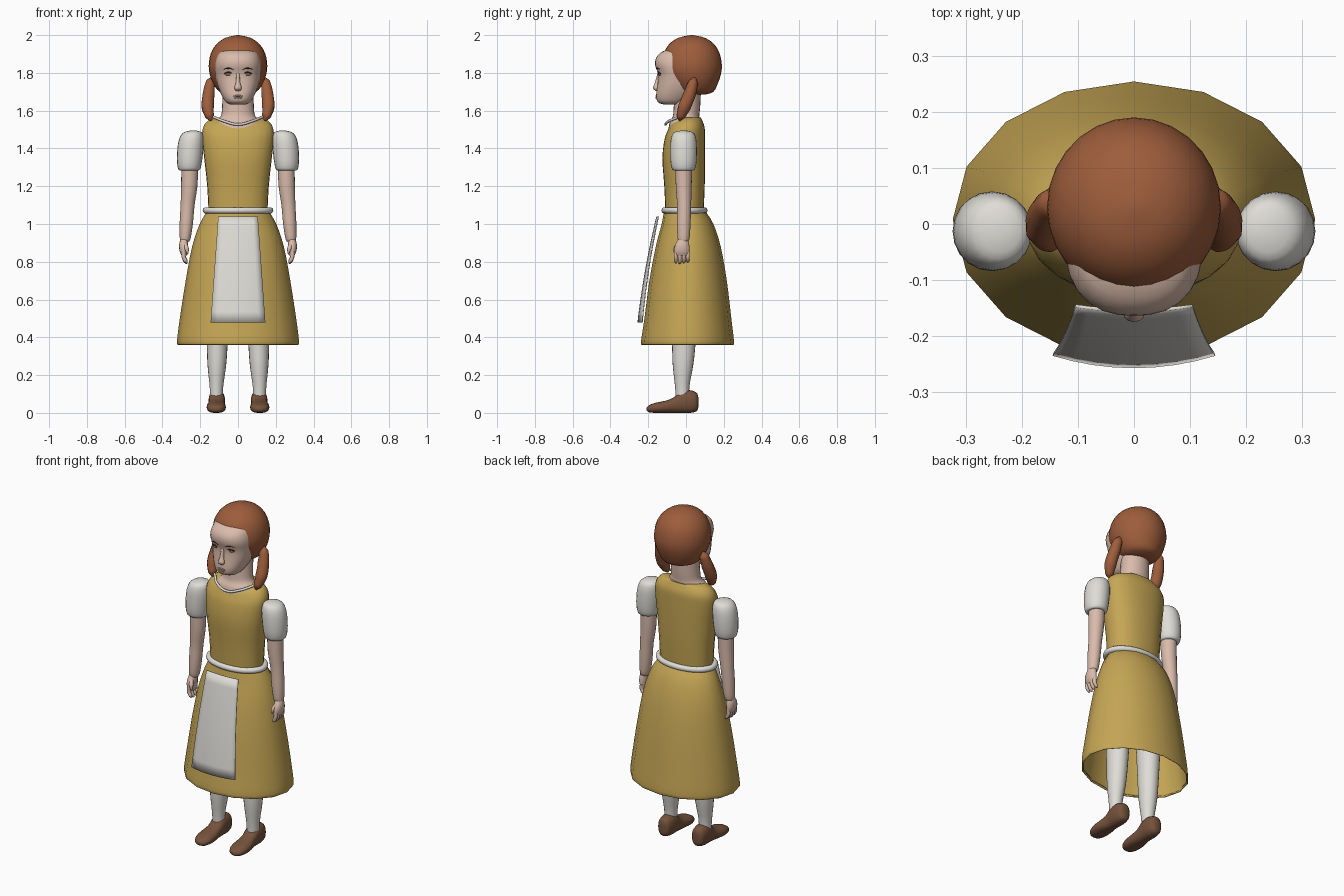
import bpy
import bmesh
from math import cos, sin, tau, radians
from mathutils import Matrix, Vector

default = bpy.context.scene.objects.get("Cube")
if default:
    bpy.data.objects.remove(default, do_unlink=True)


def material(name, red, green, blue):
    mat = bpy.data.materials.new(name)
    mat.use_nodes = True
    mat.diffuse_color = (red, green, blue, 1)
    shader = next(n for n in mat.node_tree.nodes if n.type == 'BSDF_PRINCIPLED')
    shader.inputs["Base Color"].default_value = (red, green, blue, 1)
    shader.inputs["Roughness"].default_value = 0.7
    return mat


YELLOW = material("mustard cloth", .56, .38, .09)
WHITE = material("white cloth", .74, .72, .68)
SKIN = material("skin", .70, .50, .41)
HAIR = material("auburn hair", .34, .11, .045)
SHOE = material("brown leather", .18, .085, .045)
DARK = material("dark brown", .06, .03, .02)
IRIS = material("olive brown", .24, .17, .09)
LIPS = material("lip", .58, .36, .29)


def smooth(obj, angle=50):
    bpy.ops.object.select_all(action='DESELECT')
    obj.select_set(True)
    bpy.context.view_layer.objects.active = obj
    bpy.ops.object.shade_smooth_by_angle(angle=radians(angle))


def make_object(name, bm, mat):
    bmesh.ops.recalc_face_normals(bm, faces=bm.faces)
    mesh = bpy.data.meshes.new(name)
    bm.to_mesh(mesh)
    bm.free()
    mesh.materials.append(mat)
    obj = bpy.data.objects.new(name, mesh)
    bpy.context.collection.objects.link(obj)
    smooth(obj)
    return obj


def refine(rings, steps):
    """Catmull-Rom interpolation between the section rings."""
    result = []
    for i in range(len(rings) - 1):
        a, b = rings[max(i - 1, 0)], rings[i]
        c, d = rings[i + 1], rings[min(i + 2, len(rings) - 1)]
        for k in range(steps):
            t = k / steps
            result.append([q + t * ((r - p) + t * ((2*p - 5*q + 4*r - s)
                           + t * (3*q - p - 3*r + s))) / 2
                           for p, q, r, s in zip(a, b, c, d)])
    return result + [list(rings[-1])]


def loft(name, mat, rings, sides=20, power=2, steps=3, side=1,
         along_y=False, tilt=None, caps=True):
    """Skin oval sections (centre x, centre y, height, radius x, radius y)."""
    bm = bmesh.new()
    loops = []
    for cx, cy, cz, rx, ry in refine(rings, steps):
        loop = []
        for i in range(sides):
            c, s = cos(tau * i / sides), sin(tau * i / sides)
            r = (abs(c) ** power + abs(s) ** power) ** (-1 / power)
            p = Vector((side * (cx + rx * c * r), cy + ry * s * r, cz))
            if along_y:
                p.y, p.z = p.z, p.y
            if tilt:
                p.z += tilt(p)
            loop.append(bm.verts.new(p))
        loops.append(loop)
    for low, high in zip(loops, loops[1:]):
        for i in range(sides):
            j = (i + 1) % sides
            bm.faces.new((low[i], low[j], high[j], high[i]))
    bm.faces.new(loops[-1])
    if caps:
        bm.faces.new(loops[0])
    return make_object(name, bm, mat)


def tube(name, mat, points, radii, side=1, cyclic=False):
    """Round tube through points, tapered by radii."""
    curve = bpy.data.curves.new(name, 'CURVE')
    curve.dimensions = '3D'
    curve.bevel_depth = 1
    curve.bevel_resolution = 3
    curve.resolution_u = 5
    curve.use_fill_caps = True
    spline = curve.splines.new('BEZIER')
    spline.bezier_points.add(len(points) - 1)
    spline.use_cyclic_u = cyclic
    for knot, (x, y, z), radius in zip(spline.bezier_points, points, radii):
        knot.co = (side * x, y, z)
        knot.radius = radius
        knot.handle_left_type = knot.handle_right_type = 'AUTO'
    curve.materials.append(mat)
    obj = bpy.data.objects.new(name, curve)
    bpy.context.collection.objects.link(obj)
    bpy.ops.object.select_all(action='DESELECT')
    obj.select_set(True)
    bpy.context.view_layer.objects.active = obj
    bpy.ops.object.convert(target='MESH')
    smooth(bpy.context.object, 60)


def ellipsoid(name, mat, centre, size):
    bm = bmesh.new()
    place = Matrix.Translation(centre) @ Matrix.Diagonal((*size, 1))
    bmesh.ops.create_uvsphere(bm, u_segments=14, v_segments=8, radius=1, matrix=place)
    make_object(name, bm, mat)


# Skirt: an open shell with a turned hem
skirt = loft("skirt", YELLOW, [
    (0, .008, .36, .318, .242), (0, .008, .38, .323, .246), (0, .01, .5, .308, .23),
    (0, .011, .7, .277, .205), (0, .012, .88, .243, .172), (0, .008, 1, .203, .137),
    (0, -.005, 1.06, .168, .113)], sides=16, caps=False)
shell = skirt.modifiers.new("thickness", 'SOLIDIFY')
shell.thickness = .01

# Bodice, dipping at the front of the neckline
loft("bodice", YELLOW, [
    (0, -.008, 1.04, .155, .1), (0, -.008, 1.2, .163, .107), (0, -.012, 1.35, .179, .113),
    (0, -.006, 1.46, .19, .106), (0, 0, 1.515, .183, .098), (0, 0, 1.55, .155, .085),
    (0, .003, 1.565, .115, .075)], sides=24, power=2.3,
    tilt=lambda p: .35 * min(p.y, 0) * max(0, p.z - 1.45) / .1)
loft("neck", SKIN, [
    (0, -.01, 1.49, .15, .085), (0, -.006, 1.54, .125, .08), (0, 0, 1.57, .092, .07),
    (0, .005, 1.62, .084, .07), (0, .01, 1.72, .082, .07)], sides=24)
tube("neck_trim", WHITE, [(-.13, -.035, 1.567), (-.075, -.09, 1.545), (0, -.108, 1.527),
                          (.075, -.09, 1.545), (.13, -.035, 1.567)], [.007] * 5)

# Waistband and apron panel
turns = [tau * i / 16 for i in range(16)]
tube("waistband", WHITE, [(.17 * cos(a), -.008 + .105 * sin(a), 1.072) for a in turns],
     [.017] * 16, cyclic=True)
bm = bmesh.new()
columns, rows = 8, 10
grid = []
for r in range(rows + 1):
    t = r / rows
    width = .105 + .04 * t
    for c in range(columns + 1):
        u = 2 * c / columns - 1
        y = -.157 - .135 * t + .035 * t * t + (.008 + .014 * t) * u * u
        grid.append(bm.verts.new((u * width, y, 1.04 - .56 * t)))
for r in range(rows):
    for c in range(columns):
        k = r * (columns + 1) + c
        bm.faces.new((grid[k], grid[k + 1], grid[k + columns + 2], grid[k + columns + 1]))
apron = make_object("apron", bm, WHITE)
apron.modifiers.new("thickness", 'SOLIDIFY').thickness = .006

# Head, hair cap and central face features
loft("head", SKIN, [
    (0, -.075, 1.632, .04, .04), (0, -.075, 1.645, .064, .074), (0, -.06, 1.68, .086, .098),
    (0, -.04, 1.73, .106, .112), (0, -.024, 1.79, .12, .124), (0, -.032, 1.84, .123, .131),
    (0, -.03, 1.88, .116, .128), (0, -.025, 1.91, .1, .105), (0, -.015, 1.93, .06, .065)],
    sides=28, power=2.4)
loft("hair", HAIR, [
    (0, .05, 1.685, .05, .05), (0, .045, 1.7, .098, .1), (0, .04, 1.74, .13, .127),
    (0, .033, 1.79, .149, .151), (0, .03, 1.84, .155, .16), (0, .03, 1.9, .145, .149),
    (0, .03, 1.95, .116, .121), (0, .03, 1.985, .068, .072), (0, .03, 2, .008, .008)],
    sides=28)
loft("nose", SKIN, [
    (0, -.143, 1.8, .009, .008), (0, -.152, 1.75, .011, .012), (0, -.158, 1.72, .02, .017),
    (0, -.15, 1.704, .012, .01)], sides=12)
ellipsoid("upper_lip", LIPS, (0, -.155, 1.678), (.026, .007, .005))
ellipsoid("lower_lip", LIPS, (0, -.154, 1.668), (.021, .008, .005))

# Paired parts, mirrored across x
for word, s in (("left", 1), ("right", -1)):
    ellipsoid(word + "_eye", IRIS, (s * .05, -.138, 1.793), (.02, .008, .008))
    tube(word + "_eyelash", DARK, [(.028, -.145, 1.797), (.05, -.147, 1.803),
                                   (.073, -.133, 1.796)], [.002, .004, .002], s)
    tube(word + "_eyebrow", DARK, [(.025, -.155, 1.817), (.05, -.152, 1.825),
                                   (.08, -.133, 1.817)], [.002, .0035, .001], s)
    tube(word + "_pigtail", HAIR, [
        (.135, .045, 1.775), (.145, .038, 1.75), (.155, .02, 1.69), (.16, -.008, 1.62),
        (.15, -.028, 1.57), (.143, -.035, 1.548)],
        [.008, .026, .033, .034, .024, .006], s)

    loft(word + "_puff_sleeve", WHITE, [
        (.26, -.013, 1.283, .045, .045), (.258, -.013, 1.29, .058, .06),
        (.257, -.013, 1.33, .066, .069), (.252, -.013, 1.4, .069, .071),
        (.246, -.013, 1.455, .064, .066), (.24, -.013, 1.485, .047, .05),
        (.236, -.013, 1.495, .012, .012)], side=s)
    loft(word + "_arm", SKIN, [
        (.255, -.012, 1.32, .045, .045), (.258, -.012, 1.2, .043, .042),
        (.267, -.01, 1.1, .037, .037), (.274, -.012, 1, .035, .036),
        (.28, -.013, .92, .028, .031), (.283, -.015, .905, .02, .02)], side=s)
    loft(word + "_palm", SKIN, [
        (.283, -.015, .925, .02, .024), (.288, -.02, .89, .024, .038),
        (.288, -.022, .855, .021, .042), (.284, -.022, .832, .015, .036)], 14, side=s)
    for i, finger in enumerate(("index", "middle", "ring", "little")):
        y = -.054 + .021 * i
        tip = .79 + .004 * abs(i - 1)
        tube(f"{word}_{finger}_finger", SKIN, [
            (.287, y, .855), (.287, y, .825), (.277, y, tip + .01), (.27, y, tip)],
            [.011, .011, .01, .004], s)
    tube(word + "_thumb", SKIN, [(.284, -.035, .9), (.272, -.055, .87), (.266, -.06, .845)],
         [.012, .012, .005], s)

    loft(word + "_stocking", WHITE, [
        (.105, 0, .85, .075, .085), (.108, -.008, .55, .062, .072),
        (.11, -.012, .36, .055, .062), (.112, -.016, .25, .049, .054),
        (.114, -.02, .14, .036, .038), (.114, -.018, .07, .034, .036)], side=s)
    loft(word + "_shoe", SHOE, [
        (.112, .056, .065, .012, .028), (.112, .058, .055, .034, .05),
        (.112, .06, .02, .043, .06), (.112, .058, -.025, .043, .058),
        (.113, .041, -.065, .043, .041), (.115, .032, -.11, .05, .032),
        (.115, .027, -.16, .049, .027), (.115, .022, -.194, .035, .019),
        (.115, .02, -.208, .012, .008)], power=2.5, side=s, along_y=True)
